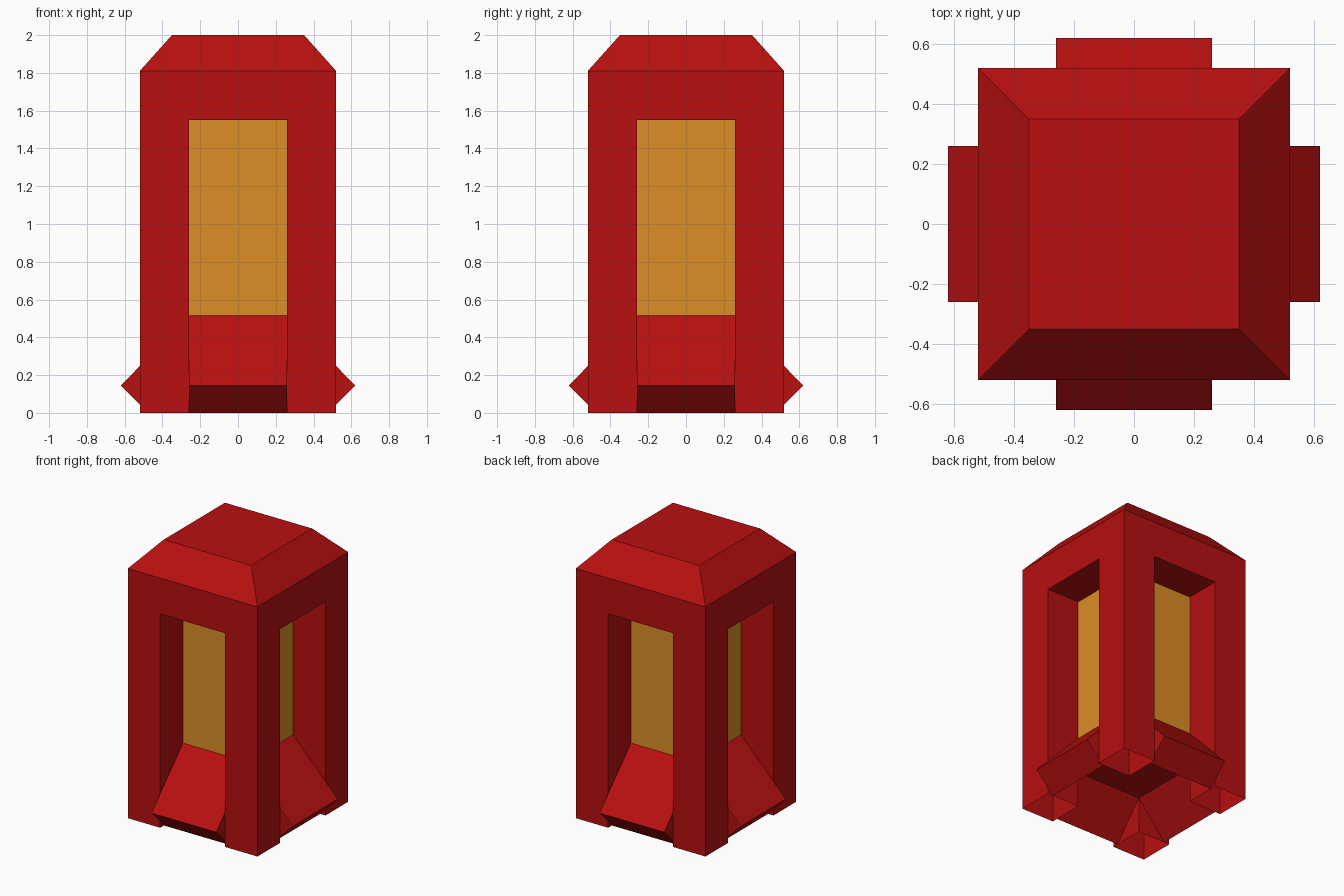
import bpy, bmesh, math
from mathutils import Matrix

if "Cube" in bpy.data.objects:
    bpy.data.objects.remove(bpy.data.objects["Cube"])

W, R, E, TOP = 0.52, 0.35, 1.81, 2.0   # half width, roof half width, eave, top
H, SILL, LINTEL = 0.26, 0.515, 1.55    # opening half width, window bottom and top


def material(name, rgb):
    m = bpy.data.materials.new(name)
    m.diffuse_color = (*rgb, 1)
    m.use_nodes = True
    m.node_tree.nodes["Principled BSDF"].inputs["Base Color"].default_value = m.diffuse_color
    return m


RED = material("red paint", (0.48, 0.005, 0.005))
AMBER = material("amber glass", (0.72, 0.27, 0.021))


def build(name, faces, mat, extra=()):
    """Repeat the front faces on all four sides, add single faces, weld."""
    bm = bmesh.new()
    for k in range(4):
        turn = Matrix.Rotation(k * math.pi / 2, 3, 'Z')
        for f in faces:
            bm.faces.new([bm.verts.new(turn @ Matrix.Identity(3) @ v_) for v_ in map(vec, f)])
    for f in extra:
        bm.faces.new([bm.verts.new(p) for p in f])
    bmesh.ops.remove_doubles(bm, verts=bm.verts, dist=0.0005)
    bmesh.ops.recalc_face_normals(bm, faces=bm.faces)
    me = bpy.data.meshes.new(name)
    bm.to_mesh(me)
    bm.free()
    me.materials.append(mat)
    ob = bpy.data.objects.new(name, me)
    bpy.context.collection.objects.link(ob)
    return ob


def vec(p):
    from mathutils import Vector
    return Vector(p)


def square(r, z):
    return [(-r, -r, z), (r, -r, z), (r, r, z), (-r, r, z)]


# Housing: arched wall, roof bevel, deep reveals; posts are hollow and open below
wall = [(x, -W, z) for x, z in ((-W, 0), (-H, 0), (-H, LINTEL), (H, LINTEL),
                                (H, 0), (W, 0), (W, E), (-W, E))]
bevel = [(-W, -W, E), (W, -W, E), (R, -R, TOP), (-R, -R, TOP)]
soffit = [(-H, -W, LINTEL), (-H, -H, LINTEL), (H, -H, LINTEL), (H, -W, LINTEL)]
reveals = [[(x, -W, 0), (x, -H, 0), (x, -H, LINTEL), (x, -W, LINTEL)] for x in (-H, H)]
build("housing", [wall, bevel, soffit, *reveals], RED, [square(R, TOP)])

# Recessed window panels
build("window_panels", [[(-H, -H, SILL), (H, -H, SILL), (H, -H, LINTEL), (-H, -H, LINTEL)]], AMBER)

# Sloped sills: a wedge pokes out of each opening, around a hollow base
profile = [(-H, SILL), (-0.62, 0.145), (-0.477, 0.0), (-H, 0.256)]
B = H - 0.001
ends = [[(x, y, z) for y, z in profile] for x in (-B, B)]
strips = [[ends[0][i], ends[0][i + 1], ends[1][i + 1], ends[1][i]] for i in range(3)]
build("sloped_sills", ends + strips, RED)

# Ceiling of the hollow base
build("base_ceiling", [], RED, [square(H, 0.256)])
